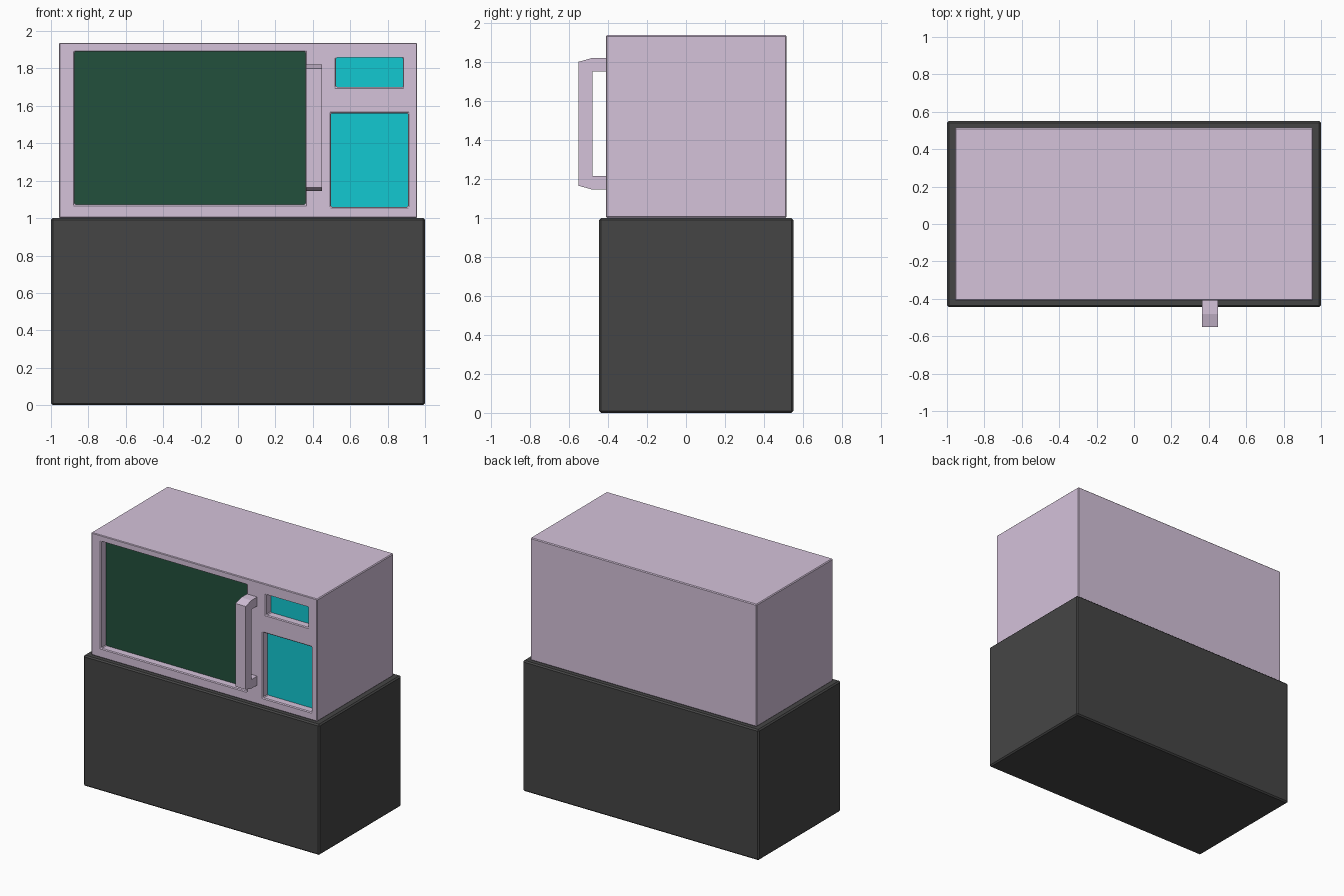
import bpy
import bmesh

if "Cube" in bpy.data.objects:
    bpy.data.objects.remove(bpy.data.objects["Cube"])


def material(name, rgb):
    m = bpy.data.materials.new(name)
    m.diffuse_color = (*rgb, 1)
    m.use_nodes = True
    m.node_tree.nodes["Principled BSDF"].inputs["Base Color"].default_value = m.diffuse_color
    return m


DARK = material("charcoal", (0.06, 0.06, 0.06))
LILAC = material("lilac", (0.66, 0.54, 0.70))
GREEN = material("dark_green_glass", (0.016, 0.08, 0.045))
CYAN = material("cyan_panel", (0.006, 0.58, 0.64))


def add_mesh(name, bm, mat):
    bmesh.ops.recalc_face_normals(bm, faces=bm.faces[:])
    me = bpy.data.meshes.new(name)
    bm.to_mesh(me)
    bm.free()
    ob = bpy.data.objects.new(name, me)
    bpy.context.collection.objects.link(ob)
    me.materials.append(mat)
    return ob


def box(name, x, y, z, mat):
    bm = bmesh.new()
    bmesh.ops.create_cube(bm, size=1)
    for v in bm.verts:
        v.co = [r[0] if c < 0 else r[1] for c, r in zip(v.co, (x, y, z))]
    return add_mesh(name, bm, mat)


def bevel(ob, width):
    b = ob.modifiers.new("edge_bevel", "BEVEL")
    b.width, b.segments, b.limit_method = width, 1, "ANGLE"


# Base cabinet
bevel(box("base_cabinet", (-1, 1), (-0.445, 0.55), (0, 1), DARK), 0.01)

# Oven casing
casing = box("oven_casing", (-0.958, 0.958), (-0.41, 0.515), (1.0, 1.937), LILAC)

# Recesses in the front, each with a panel on its floor
FRONT, FLOOR = -0.41, -0.345
panels = [
    ("door_window", (-0.873, 0.36), (1.072, 1.89), GREEN),
    ("display_screen", (0.525, 0.882), (1.70, 1.858), CYAN),
    ("keypad", (0.497, 0.91), (1.06, 1.56), CYAN),
]
for name, x, z, mat in panels:
    cutter = box(name + "_cutter", x, (FRONT - 0.1, FLOOR), z, LILAC)
    cutter.hide_render = True
    cutter.hide_viewport = True
    cutter.display_type = "WIRE"
    cut = casing.modifiers.new(name + "_recess", "BOOLEAN")
    cut.operation, cut.solver, cut.object = "DIFFERENCE", "EXACT", cutter
    box(name, x, (FLOOR - 0.006, FLOOR + 0.01), z, mat)
bevel(casing, 0.006)

# Door handle: C-shaped side profile extruded along x
half = [(-0.40, 0.3375), (-0.48, 0.3375), (-0.55, 0.318)]
inner = [(-0.48, 0.268), (-0.40, 0.268)]
mid = 1.4825
profile = [(y, mid + h) for y, h in half] + [(y, mid - h) for y, h in reversed(half)]
profile += [(y, mid - h) for y, h in reversed(inner)] + [(y, mid + h) for y, h in inner]
bm = bmesh.new()
face = bm.faces.new([bm.verts.new((0.363, y, z)) for y, z in profile])
ext = bmesh.ops.extrude_face_region(bm, geom=[face])
bmesh.ops.translate(bm, vec=(0.087, 0, 0),
                    verts=[g for g in ext["geom"] if isinstance(g, bmesh.types.BMVert)])
add_mesh("door_handle", bm, LILAC)
